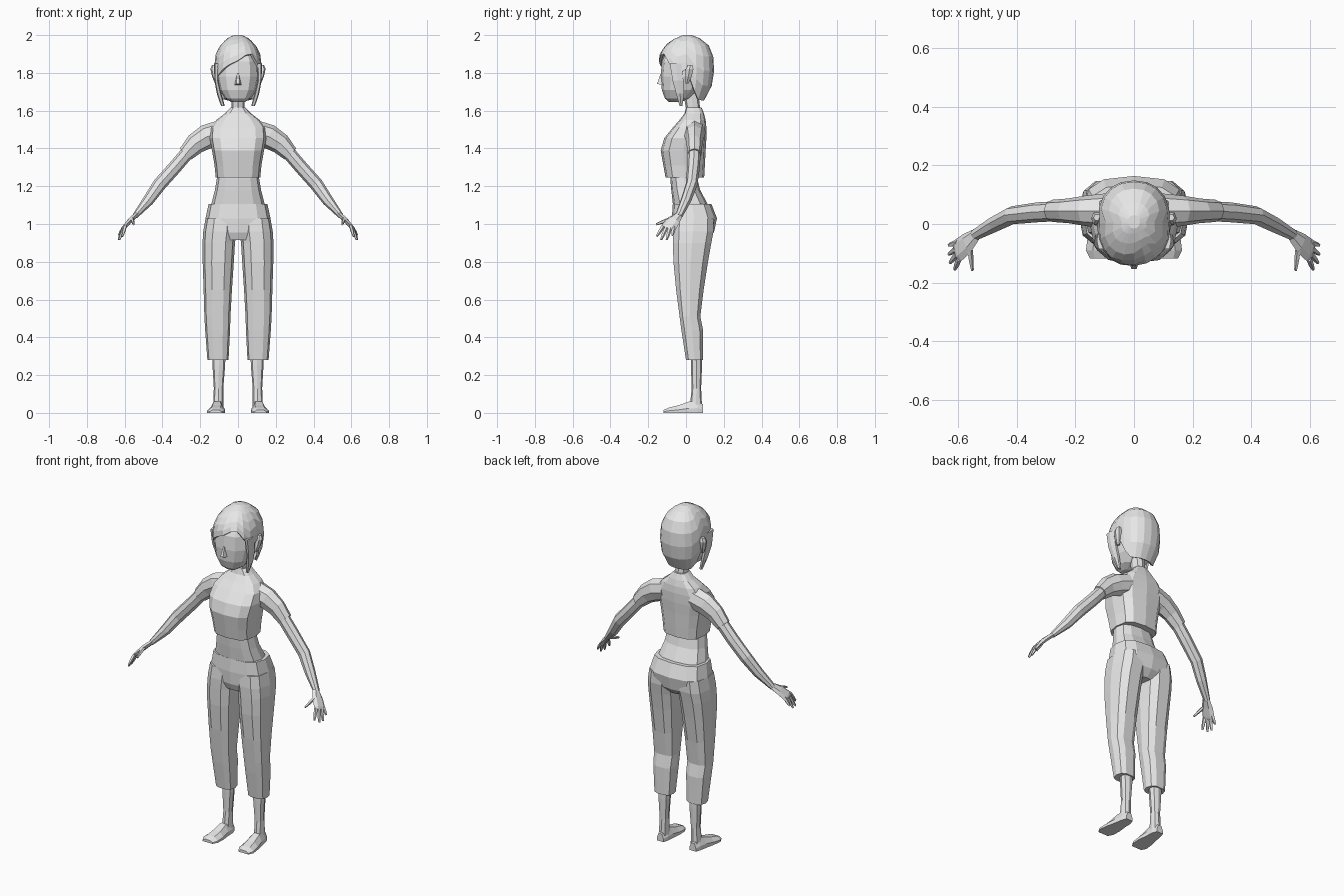
import bpy, bmesh, math
from mathutils import Vector

grey = bpy.data.materials.new("plain_grey")
grey.diffuse_color = (0.8, 0.8, 0.8, 1)


def loft(name, rings, mirror=False, caps=True, thick=0):
    """Skin equal-length rings of points into one flat-shaded object."""
    bm = bmesh.new()
    rows = [[bm.verts.new(p) for p in r] for r in rings]
    n = len(rows[0])
    for a, b in zip(rows, rows[1:]):
        for i in range(n):
            bm.faces.new((a[i], a[(i + 1) % n], b[(i + 1) % n], b[i]))
    if caps:
        bm.faces.new(rows[0])
    bm.faces.new(rows[-1])
    bmesh.ops.recalc_face_normals(bm, faces=bm.faces)
    me = bpy.data.meshes.new(name)
    bm.to_mesh(me)
    bm.free()
    me.materials.append(grey)
    ob = bpy.data.objects.new(name, me)
    bpy.context.collection.objects.link(ob)
    if thick:
        m = ob.modifiers.new("thickness", 'SOLIDIFY')
        m.thickness, m.offset = thick, -1
    if mirror:
        ob.modifiers.new("mirror", 'MIRROR')
    return ob


def spow(v, p):
    return math.copysign(abs(v) ** (2 / p), v)


def level(z, x0, x1, yf, yb, n=12, p=2.4):
    """Horizontal rounded ring filling the given x and y limits."""
    cx, cy, rx, ry = (x0 + x1) / 2, (yf + yb) / 2, (x1 - x0) / 2, (yb - yf) / 2
    angles = [2 * math.pi * i / n for i in range(n)]
    return [(cx + rx * spow(math.cos(a), p), cy + ry * spow(math.sin(a), p), z)
            for a in angles]


def body(name, rows, n=12, p=2.4, **kw):
    """Centred loft from rows of (z, half width, front y, back y)."""
    return loft(name, [level(z, -w, w, f, b, n, p) for z, w, f, b in rows], **kw)


def tube(name, path, n=8):
    """Limb along a path of (x, y, z, radius along y, other radius)."""
    pts = [Vector(q[:3]) for q in path]
    rings = []
    for i, q in enumerate(path):
        t = (pts[min(i + 1, len(pts) - 1)] - pts[max(i - 1, 0)]).normalized()
        u = Vector((0, 1, 0))
        u = (u - t * u.dot(t)).normalized()
        v = t.cross(u)
        rings.append([pts[i] + u * q[3] * math.cos(a) + v * q[4] * math.sin(a)
                      for a in (2 * math.pi * k / n for k in range(n))])
    return loft(name, rings, mirror=True)


# Hair cap: columns around the head, each ending at its own hairline height
SKULL = [(1.64, .085, -.08, .085), (1.68, .105, -.11, .115), (1.74, .12, -.13, .14),
         (1.82, .127, -.147, .15), (1.9, .118, -.14, .143), (1.95, .092, -.108, .118),
         (1.985, .055, -.055, .07), (2.0, .02, -.015, .03)]


def skull(a, z):
    for lo, hi in zip(SKULL, SKULL[1:]):
        if z <= hi[0]:
            break
    k = (z - lo[0]) / (hi[0] - lo[0])
    w, f, b = (l + (h - l) * k for l, h in zip(lo[1:], hi[1:]))
    return (w * spow(math.sin(a), 2.3), (f + b) / 2 - (b - f) / 2 * spow(math.cos(a), 2.3), z)


hairline = [1.865, 1.895, 1.9, 1.85, 1.79, 1.82, 1.70, 1.66, 1.655, 1.655, 1.655,
            1.655, 1.655, 1.66, 1.70, 1.82, 1.78, 1.79, 1.82, 1.845]
hair_rings = [[skull(i * math.pi / 10, 2 - (2 - zb) * t) for i, zb in enumerate(hairline)]
              for t in (1, .78, .55, .33, .16, .05, 0)]
loft("hair", hair_rings, caps=False, thick=.014)

# Locks in front of the ears
loft("hair_lock", [level(1.85, .1, .127, -.09, -.02, 6), level(1.76, .104, .125, -.075, -.01, 6),
                   level(1.69, .088, .112, -.055, -.008, 6), level(1.625, .07, .09, -.035, -.018, 6)],
     mirror=True)

# Face, nose, ears and neck
body("face", [(1.645, .035, -.09, -.03), (1.665, .068, -.112, .02), (1.71, .098, -.128, .07),
              (1.78, .114, -.134, .11), (1.86, .11, -.128, .11), (1.94, .075, -.09, .08)])
loft("nose", [[(-.02, -.12, 1.735), (.02, -.12, 1.735), (.009, -.153, 1.742), (-.009, -.153, 1.742)],
              [(-.008, -.12, 1.8), (.008, -.12, 1.8), (.004, -.135, 1.795), (-.004, -.135, 1.795)]])
loft("ear", [level(1.745, .108, .122, -.005, .015, 6), level(1.78, .108, .137, -.008, .032, 6),
             level(1.82, .11, .146, -.004, .042, 6), level(1.842, .112, .138, .01, .034, 6)],
     mirror=True)
body("neck", [(1.55, .04, .005, .085), (1.61, .035, 0, .075), (1.70, .036, -.015, .065)], n=8)

# Cropped shirt with boxy chest, and sleeves
body("shirt", [(1.245, .118, -.108, .096), (1.31, .124, -.12, .1), (1.39, .138, -.134, .104),
               (1.455, .15, -.115, .108), (1.51, .145, -.07, .108), (1.55, .115, -.035, .104),
               (1.585, .07, -.008, .095), (1.618, .037, 0, .082)], n=12, p=3)
tube("sleeve", [(.09, .045, 1.485, .06, .065), (.165, .045, 1.462, .052, .065),
                (.225, .045, 1.425, .042, .056), (.278, .045, 1.37, .038, .042)])

# Arm and hand
tube("arm", [(.24, .045, 1.41, .034, .036), (.33, .04, 1.305, .034, .036),
             (.415, .03, 1.21, .031, .036), (.475, 0, 1.125, .028, .03),
             (.545, -.038, 1.042, .02, .015)])
tube("palm", [(.535, -.033, 1.052, .02, .014), (.57, -.065, 1.02, .036, .014),
              (.6, -.09, .985, .04, .012), (.607, -.096, .975, .036, .009)], n=6)
fingers = {"little_finger": ((.603, -.064, .985), (.632, -.072, .94)),
           "ring_finger": ((.607, -.084, .98), (.632, -.103, .917)),
           "middle_finger": ((.605, -.104, .982), (.628, -.132, .917)),
           "index_finger": ((.597, -.12, .99), (.612, -.155, .935)),
           "thumb": ((.562, -.075, 1.03), (.552, -.158, .998))}
for name, (a, b) in fingers.items():
    a, b = Vector(a), Vector(b)
    tube(name, [(*a, .011, .01), (*a.lerp(b, .55), .01, .009), (*b, .006, .005)], n=5)

# Bare midriff
body("midriff", [(1.07, .145, -.066, .125), (1.11, .14, -.07, .112), (1.18, .122, -.078, .075),
                 (1.24, .112, -.083, .06), (1.29, .11, -.08, .06)], p=2.6)

# Trousers: hips and two cropped legs
body("trouser_hips", [(.915, .1, -.055, .11), (.955, .168, -.07, .148), (1.03, .172, -.075, .164),
                      (1.105, .156, -.07, .135)], n=12, p=2.8)
leg = [(1.03, .01, .172, -.068, .15), (.96, .008, .184, -.074, .15), (.9, .016, .188, -.073, .138),
       (.8, .022, .187, -.07, .12), (.65, .032, .182, -.055, .096), (.51, .04, .178, -.036, .078),
       (.44, .042, .174, -.027, .092), (.28, .05, .162, -.002, .092)]
loft("trouser_leg", [level(*r, 10, 2.7) for r in leg], mirror=True)

# Shins and feet
loft("shin", [level(.33, .066, .138, .025, .085, 8), level(.25, .068, .135, .026, .085, 8),
              level(.13, .078, .128, .03, .08, 8), (level(.03, .078, .132, .02, .085, 8))],
     mirror=True)
foot = []
for y, x0, x1, h in [(.09, .086, .128, .045), (.06, .076, .138, .062), (.015, .074, .146, .06),
                     (-.04, .068, .158, .04), (-.09, .07, .164, .028), (-.118, .086, .15, .016)]:
    q = (x1 - x0) * .25
    foot.append([(x0, y, 0), (x1, y, 0), (x1, y, h * .4), (x1 - q, y, h), (x0 + q, y, h), (x0, y, h * .4)])
loft("foot", foot, mirror=True)
